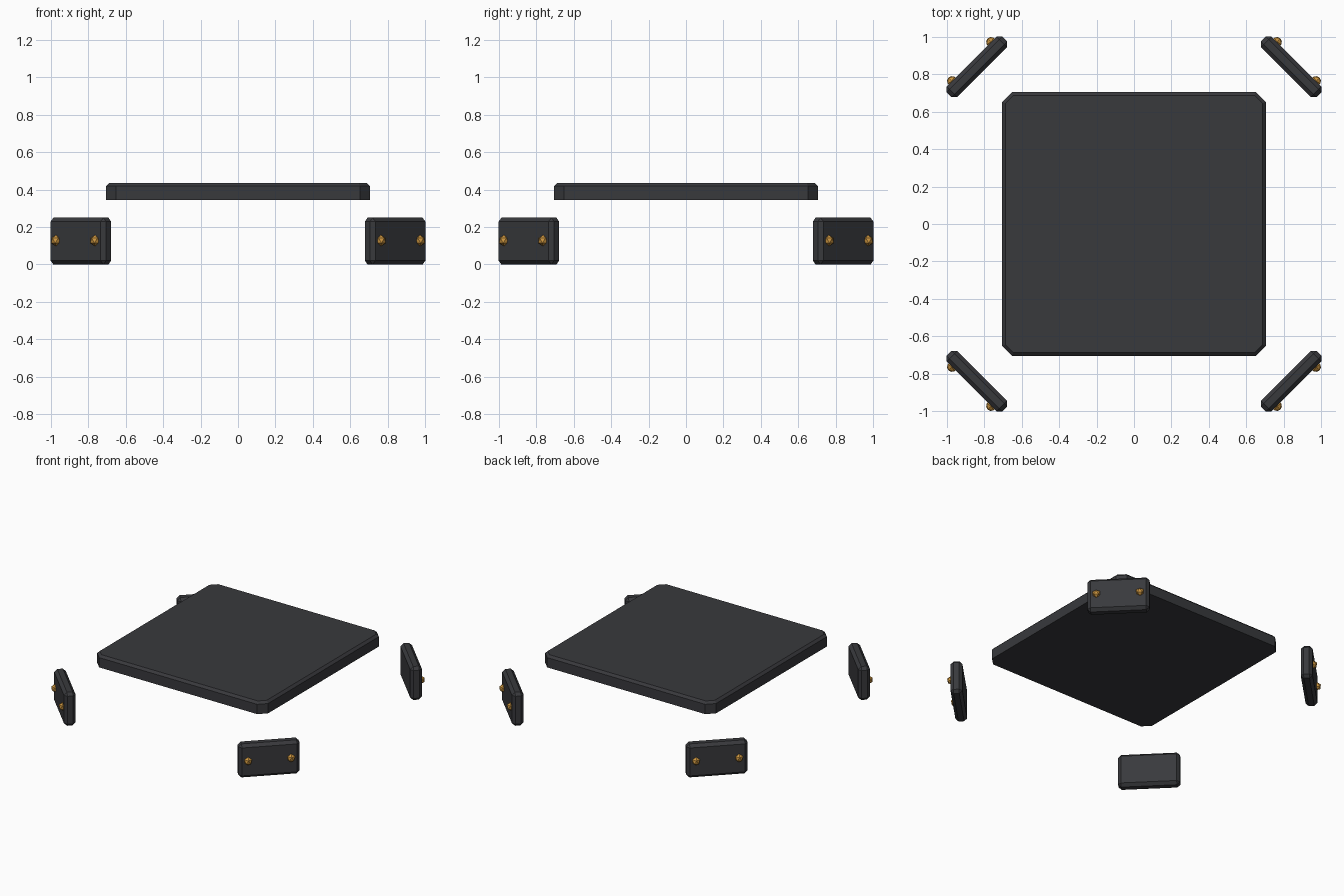
import bpy, bmesh, math
from mathutils import Matrix, Vector

if "Cube" in bpy.data.objects:
    bpy.data.objects.remove(bpy.data.objects["Cube"])


def material(name, rgb):
    m = bpy.data.materials.new(name)
    m.diffuse_color = (*rgb, 1)
    m.use_nodes = True
    m.node_tree.nodes["Principled BSDF"].inputs["Base Color"].default_value = m.diffuse_color
    return m


dark = material("dark_metal", (0.04, 0.041, 0.046))
gold = material("brass", (0.6, 0.3, 0.05))


def finish(name, bm, mat, matrix=Matrix()):
    mesh = bpy.data.meshes.new(name)
    bm.to_mesh(mesh)
    bm.free()
    mesh.materials.append(mat)
    ob = bpy.data.objects.new(name, mesh)
    ob.matrix_world = matrix
    bpy.context.collection.objects.link(ob)
    return ob


def box(size):
    bm = bmesh.new()
    bmesh.ops.create_cube(bm, size=1)
    bmesh.ops.scale(bm, vec=size, verts=bm.verts)
    return bm


def chamfer(bm, edges, width):
    bmesh.ops.bevel(bm, geom=edges, offset=width, segments=1, affect='EDGES')


# Top slab: cut corners, chamfered upper rim, flat underside
bm = box((1.41, 1.41, 0.09))
chamfer(bm, [e for e in bm.edges if abs(e.verts[0].co.z - e.verts[1].co.z) > 0.01], 0.053)
chamfer(bm, [e for e in bm.edges if all(v.co.z > 0.04 for v in e.verts)], 0.017)
finish("top_slab", bm, dark, Matrix.Translation((0, 0, 0.391)))

# Corner plates, each with two faceted bolts on the outer face
for i, corner in enumerate(("back_right", "back_left", "front_left", "front_right")):
    turn = Matrix.Rotation(math.radians(45 + 90 * i), 4, 'Z')
    place = turn @ Matrix.Translation((0.84 * math.sqrt(2), 0, 0.125))
    bm = box((0.08, 0.42, 0.25))
    chamfer(bm, bm.edges[:], 0.021)
    finish(corner + "_plate", bm, dark, place)
    for side, y in (("a", -0.148), ("b", 0.148)):
        bm = bmesh.new()
        bmesh.ops.create_icosphere(bm, subdivisions=1, radius=0.03)
        at = (place @ Vector((0.04, y, 0.003)))
        finish(f"{corner}_bolt_{side}", bm, gold, Matrix.Translation(at) @ turn)
